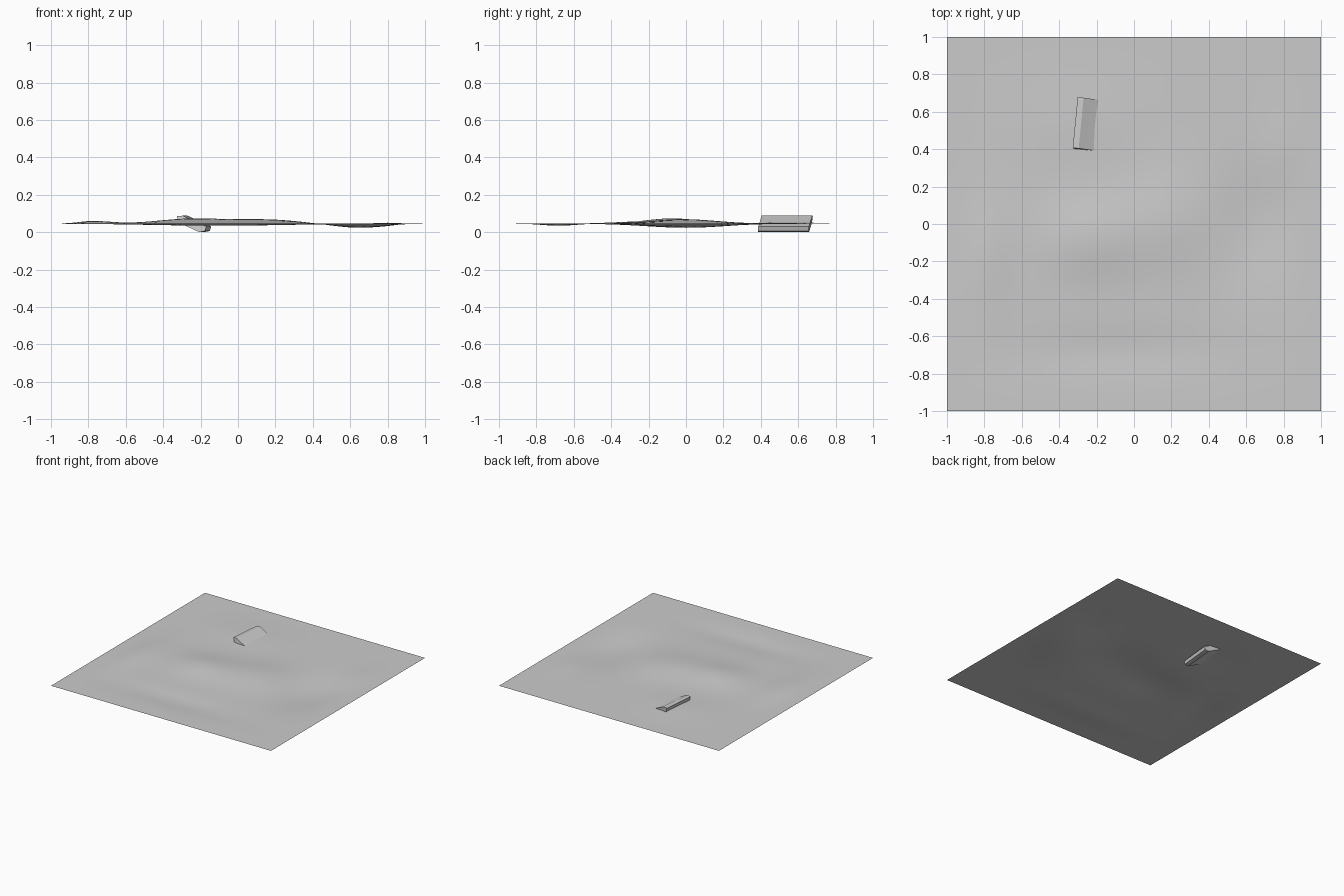
import bpy, bmesh, math
from mathutils import Matrix, Vector

if "Cube" in bpy.data.objects:
    bpy.data.objects.remove(bpy.data.objects["Cube"])

N = 40          # ground divisions
BASE = 0.045    # height of the flat rim

# Gentle hills and hollows: x, y, radius x, radius y, height
HILLS = [(-0.25, -0.08, 0.25, 0.2, 0.027), (-0.78, -0.15, 0.14, 0.28, 0.015),
         (0.15, 0.0, 0.25, 0.25, 0.022), (0.65, 0.0, 0.2, 0.3, -0.022),
         (-0.1, -0.68, 0.5, 0.12, -0.011), (0.8, 0.4, 0.12, 0.2, 0.007),
         (-0.3, 0.55, 0.3, 0.2, 0.008)]


def ground_height(x, y):
    h = sum(a * math.exp(-((x - cx) / rx) ** 2 - ((y - cy) / ry) ** 2)
            for cx, cy, rx, ry, a in HILLS)
    fade = min(1, (1 - abs(x)) / 0.2) * min(1, (1 - abs(y)) / 0.2)
    return BASE + h * fade


def finish(name, bm):
    mesh = bpy.data.meshes.new(name)
    bm.to_mesh(mesh)
    bm.free()
    ob = bpy.data.objects.new(name, mesh)
    bpy.context.collection.objects.link(ob)
    bpy.context.view_layer.objects.active = ob
    ob.select_set(True)
    bpy.ops.object.shade_smooth_by_angle(angle=math.radians(30))
    ob.select_set(False)
    return ob


# Undulating ground sheet
bm = bmesh.new()
bmesh.ops.create_grid(bm, x_segments=N, y_segments=N, size=1)
for v in bm.verts:
    v.co.z = ground_height(v.co.x, v.co.y)
finish("ground", bm)

# Tilted slab half sunk in the ground: x-z profile pushed along y
PROFILE = [(-0.047, 0.085), (-0.015, 0.088), (0.06, 0.052), (0.113, 0.03),
           (0.105, 0.006), (0.075, 0.0), (-0.035, 0.05)]
bm = bmesh.new()
ends = []
for y in (-0.136, 0.136):
    ends.append([bm.verts.new((x, y + (z - 0.045) * 0.1, z)) for x, z in PROFILE])
bm.faces.new(ends[0])
bm.faces.new(reversed(ends[1]))
n = len(PROFILE)
for i in range(n):
    j = (i + 1) % n
    bm.faces.new((ends[0][j], ends[0][i], ends[1][i], ends[1][j]))
bmesh.ops.recalc_face_normals(bm, faces=bm.faces)
bm.transform(Matrix.Translation(Vector((-0.268, 0.534, 0)))
             @ Matrix.Rotation(math.radians(-5.5), 4, 'Z'))
finish("sunken_slab", bm)
